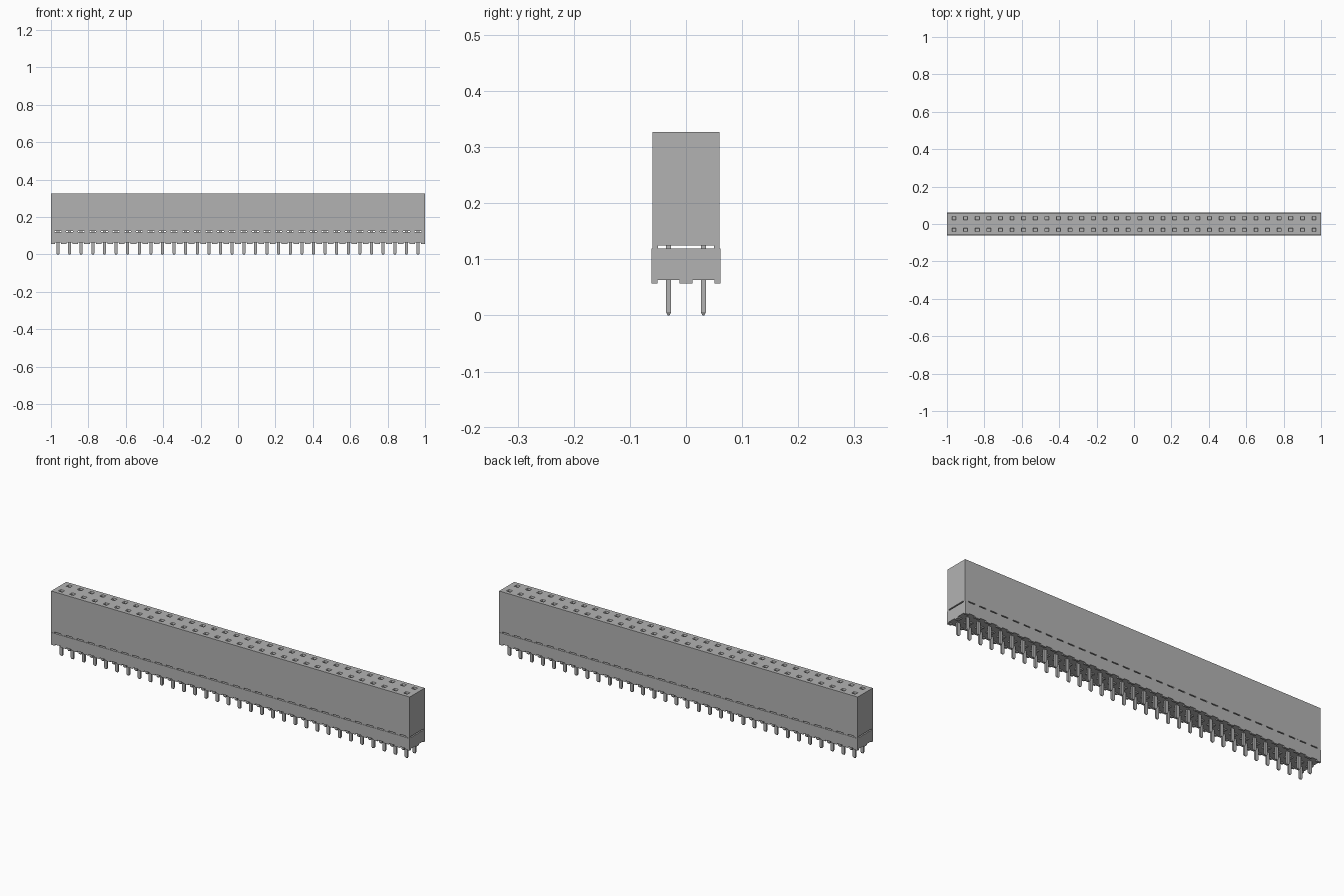
import bpy, bmesh
from mathutils import Vector

if "Cube" in bpy.data.objects:
    bpy.data.objects.remove(bpy.data.objects["Cube"], do_unlink=True)

COLS, PITCH, ROW = 32, 0.0621, 0.031
PIN_X = [(i - (COLS - 1) / 2) * PITCH for i in range(COLS)]
GAP_X = [(i - COLS / 2) * PITCH for i in range(COLS + 1)]  # between the columns

grey = bpy.data.materials.new("plain grey")
grey.use_nodes = True
colour = (0.45, 0.45, 0.45, 1)
grey.diffuse_color = colour
grey.node_tree.nodes["Principled BSDF"].inputs["Base Color"].default_value = colour


def finish(name, bm):
    bmesh.ops.recalc_face_normals(bm, faces=bm.faces)
    mesh = bpy.data.meshes.new(name)
    bm.to_mesh(mesh)
    bm.free()
    mesh.materials.append(grey)
    obj = bpy.data.objects.new(name, mesh)
    bpy.context.collection.objects.link(obj)
    return obj


def box(bm, x0, x1, y0, y1, z0, z1):
    verts = bmesh.ops.create_cube(bm, size=1)["verts"]
    for v in verts:
        v.co = Vector(((x0 + x1) / 2 + v.co.x * (x1 - x0),
                       (y0 + y1) / 2 + v.co.y * (y1 - y0),
                       (z0 + z1) / 2 + v.co.z * (z1 - z0)))
    return verts


# Upper housing with two rows of funnel-shaped square sockets
HX, HY, TOP = 0.011, 0.010, 0.327
bm = bmesh.new()
box(bm, -1, 1, -0.06, 0.06, 0.125, TOP)
cuts = [((x + s * HX, 0, 0), (1, 0, 0)) for x in PIN_X for s in (-1, 1)]
cuts += [((0, r + s * HY, 0), (0, 1, 0)) for r in (-ROW, ROW) for s in (-1, 1)]
for co, no in cuts:
    bmesh.ops.bisect_plane(bm, geom=bm.verts[:] + bm.edges[:] + bm.faces[:],
                           plane_co=co, plane_no=no)
sockets = []
for f in bm.faces:
    c = f.calc_center_median()
    if (c.z > TOP - 0.001 and abs(abs(c.y) - ROW) < 0.003
            and min(abs(c.x - x) for x in PIN_X) < 0.003):
        sockets.append(f)
bmesh.ops.inset_individual(bm, faces=sockets, thickness=0.003, depth=-0.005)
wells = bmesh.ops.extrude_discrete_faces(bm, faces=sockets)["faces"]
bmesh.ops.translate(bm, vec=(0, 0, -0.1), verts=[v for f in wells for v in f.verts])
finish("upper_housing", bm)

# Lower base block
bm = bmesh.new()
box(bm, -1, 1, -0.0615, 0.0615, 0.063, 0.119)
finish("base_block", bm)


# Rows of small pads between the columns, clipped at the ends
def pads(name, width, bands, z0, z1):
    bm = bmesh.new()
    for x in GAP_X:
        for y0, y1 in bands:
            box(bm, max(-1, x - width / 2), min(1, x + width / 2), y0, y1, z0, z1)
    finish(name, bm)


pads("spacer_pads", 0.026, [(-0.06, -0.05), (0.05, 0.06)], 0.119, 0.125)
pads("standoff_feet", 0.030,
     [(-0.0615, -0.051), (-0.012, 0.012), (0.051, 0.0615)], 0.057, 0.063)

# Contact pins with tapered tips
bm = bmesh.new()
for x in PIN_X:
    for y in (-ROW, ROW):
        box(bm, x - 0.008, x + 0.008, y - 0.0045, y + 0.0045, 0.006, 0.13)
        tip = box(bm, x - 0.008, x + 0.008, y - 0.0045, y + 0.0045, 0, 0.006)
        for v in tip:
            if v.co.z < 0.001:
                v.co.x = x + (v.co.x - x) * 0.6
                v.co.y = y + (v.co.y - y) * 0.4
finish("contact_pins", bm)
